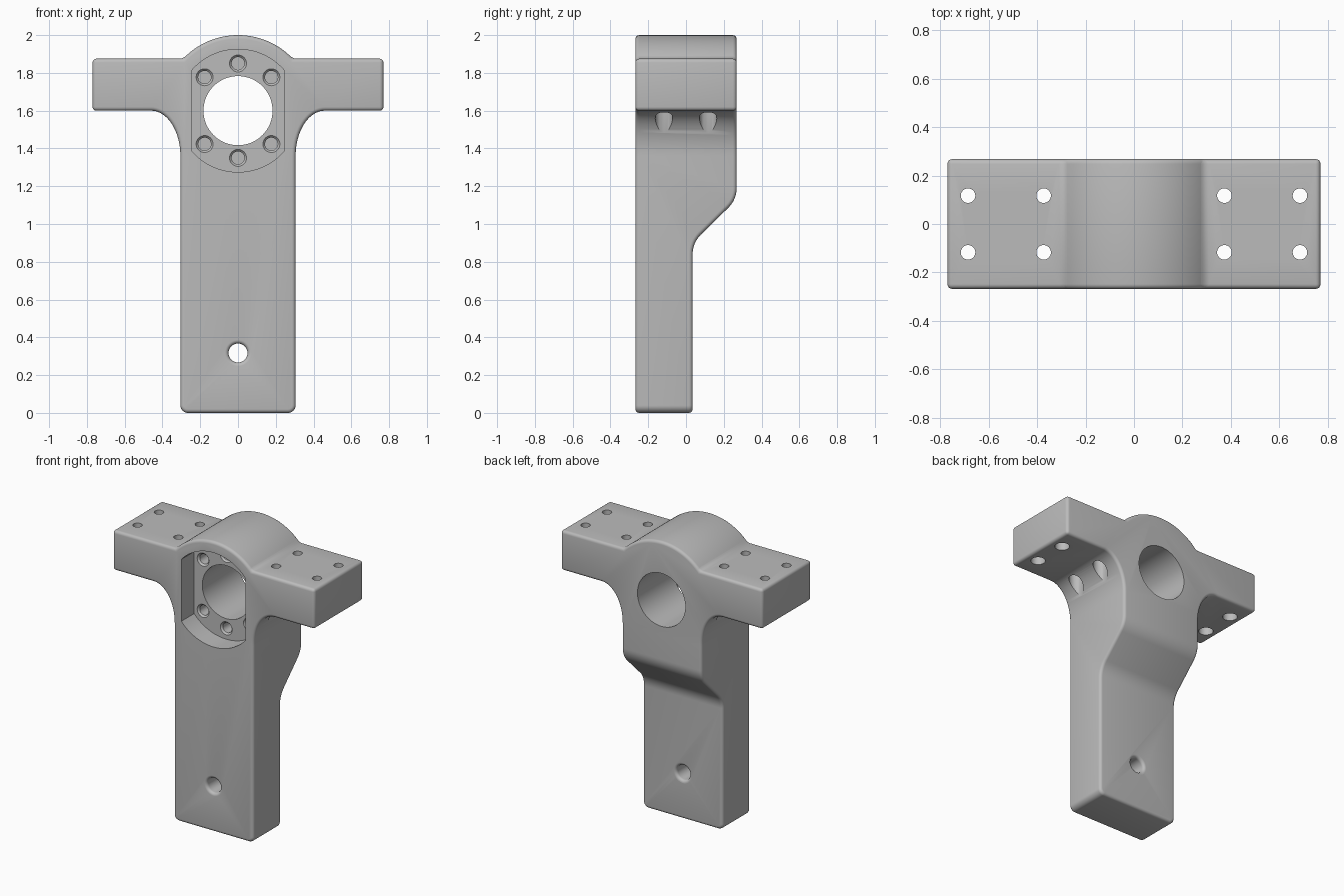
import bpy, bmesh, math
from mathutils import Vector, Matrix

cube = bpy.data.objects.get("Cube")
if cube:
    bpy.data.objects.remove(cube, do_unlink=True)

DEPTH = 0.268      # half depth
AXIS_Z = 1.6       # height of the bore axis

grey = bpy.data.materials.new("machined grey")
grey.use_nodes = True
grey.diffuse_color = (0.5, 0.5, 0.5, 1)
grey.node_tree.nodes["Principled BSDF"].inputs["Base Color"].default_value = (0.5, 0.5, 0.5, 1)


def arc(cx, cz, rx, rz, start, end, steps):
    """Points on an elliptical arc, angles in degrees."""
    angles = [math.radians(start + (end - start) * i / steps) for i in range(steps + 1)]
    return [(cx + rx * math.cos(a), cz + rz * math.sin(a)) for a in angles]


def finish(name, bm):
    bmesh.ops.recalc_face_normals(bm, faces=bm.faces)
    mesh = bpy.data.meshes.new(name)
    bm.to_mesh(mesh)
    bm.free()
    mesh.materials.append(grey)
    obj = bpy.data.objects.new(name, mesh)
    bpy.context.collection.objects.link(obj)
    return obj


def prism(name, points, along, lo, hi):
    """Extrude a 2D outline along x (points are y, z) or y (points are x, z)."""
    bm = bmesh.new()
    place = (lambda p: (lo, p[0], p[1])) if along == "x" else (lambda p: (p[0], lo, p[1]))
    face = bm.faces.new([bm.verts.new(place(p)) for p in points])
    moved = bmesh.ops.extrude_face_region(bm, geom=[face])["geom"]
    step = Vector((hi - lo, 0, 0)) if along == "x" else Vector((0, hi - lo, 0))
    bmesh.ops.translate(bm, vec=step, verts=[v for v in moved if isinstance(v, bmesh.types.BMVert)])
    return finish(name, bm)


def drill(name, profile, location, along, sides=32):
    """Turned cutter: profile is (radius, distance along the axis)."""
    bm = bmesh.new()
    rings = []
    for r, h in profile:
        rings.append([bm.verts.new((x, y, h)) for x, y in arc(0, 0, r, r, 0, 360, sides)[:-1]])
    for a, b in zip(rings, rings[1:]):
        for i in range(sides):
            j = (i + 1) % sides
            bm.faces.new((a[i], a[j], b[j], b[i]))
    bm.faces.new(rings[0])
    bm.faces.new(rings[-1])
    if along == "y":
        bm.transform(Matrix.Rotation(math.radians(-90), 4, "X"))
    bm.transform(Matrix.Translation(location))
    return finish(name, bm)


def apply_boolean(target, tool, operation):
    bpy.context.view_layer.objects.active = target
    mod = target.modifiers.new(operation, "BOOLEAN")
    mod.operation, mod.object, mod.solver = operation, tool, "EXACT"
    bpy.ops.object.modifier_apply(modifier=mod.name)
    bpy.data.objects.remove(tool, do_unlink=True)


# Front outline: right half, mirrored; column, flared fillet, arm and dome
dome_angle = math.degrees(math.asin(0.275 / 0.4))
half = arc(0.265, 0.04, 0.04, 0.04, -90, 0, 8)
half += arc(0.46, 1.36, 0.155, 0.24, 180, 90, 20)
half += [(0.77, AXIS_Z), (0.77, 1.875)]
half += arc(0, AXIS_Z, 0.4, 0.4, dome_angle, 90, 20)
outline = half + [(-x, z) for x, z in reversed(half[:-1])]
body = prism("bracket_body", outline, "y", -DEPTH, DEPTH)

# Side profile: thin lower leg, blended slope, thick head
side = [(-DEPTH, -0.1), (0.035, -0.1)]
side += arc(0.18, 0.84, 0.145, 0.145, 180, 135, 8)
side += arc(DEPTH - 0.145, 1.19, 0.145, 0.145, -45, 0, 8)
side += [(DEPTH, 2.1), (-DEPTH, 2.1)]
# extend the flat sides so that only the stepped back trims the body
side = [(y - 0.1 if y == -DEPTH else y + 0.1 if y == DEPTH and z > 2 else y, z) for y, z in side]
apply_boolean(body, prism("side_profile", side, "x", -1, 1), "INTERSECT")

# Clean flat faces, then round the outer edges
bm = bmesh.new()
bm.from_mesh(body.data)
bmesh.ops.remove_doubles(bm, verts=bm.verts, dist=0.0005)
bmesh.ops.dissolve_limit(bm, angle_limit=0.005, verts=bm.verts, edges=bm.edges)
bm.to_mesh(body.data)
bm.free()
bevel = body.modifiers.new("rounding", "BEVEL")
bevel.width = 0.02
bevel.segments = 4
bevel.limit_method = "ANGLE"
bevel.angle_limit = math.radians(35)
bevel.use_clamp_overlap = False
bpy.context.view_layer.objects.active = body
bpy.ops.object.modifier_apply(modifier=bevel.name)

# Flange recess: disc with two flat sides
flat = math.degrees(math.acos(0.245 / 0.325))
recess = arc(0, AXIS_Z, 0.325, 0.325, flat, 180 - flat, 24)
recess += arc(0, AXIS_Z, 0.325, 0.325, 180 + flat, 360 - flat, 24)
floor_y = -DEPTH + 0.14
apply_boolean(body, prism("flange_recess", recess, "y", -0.5, floor_y), "DIFFERENCE")

# Main bore
apply_boolean(body, drill("main_bore", [(0.183, -0.5), (0.183, 0.5)], (0, 0, AXIS_Z), "y", 64), "DIFFERENCE")

# Blind bolt holes with chamfered mouths
for angle in (45, 90, 135, 225, 270, 315):
    a = math.radians(angle)
    spot = (0.25 * math.cos(a), floor_y, AXIS_Z + 0.25 * math.sin(a))
    shape = [(0.045, -0.05), (0.045, 0), (0.034, 0.012), (0.034, 0.2)]
    apply_boolean(body, drill("bolt_hole", shape, spot, "y"), "DIFFERENCE")

# Lower pivot hole, rounded at both mouths
front = [(0.07 - r, -DEPTH + 0.02 - h) for r, h in arc(0, 0, 0.02, 0.02, 90, 0, 6)]
back = [(r, 0.035 - DEPTH - h) for r, h in reversed(front)]
pivot = [(0.07, -0.4)] + front + back + [(0.07, 0.2)]
apply_boolean(body, drill("pivot_hole", pivot, (0, 0, 0.317), "y", 40), "DIFFERENCE")

# Counterbored mounting holes through the arms
for sx in (-1, 1):
    for x in (0.373, 0.685):
        for y in (-0.117, 0.117):
            shape = [(0.046, 1.3), (0.046, 1.7), (0.03, 1.7), (0.03, 2)]
            apply_boolean(body, drill("arm_hole", shape, (sx * x, y, 0), "z"), "DIFFERENCE")

# Smooth shading with crisp edges
bpy.ops.object.select_all(action="DESELECT")
body.select_set(True)
bpy.context.view_layer.objects.active = body
bpy.ops.object.shade_smooth_by_angle(angle=math.radians(30))
